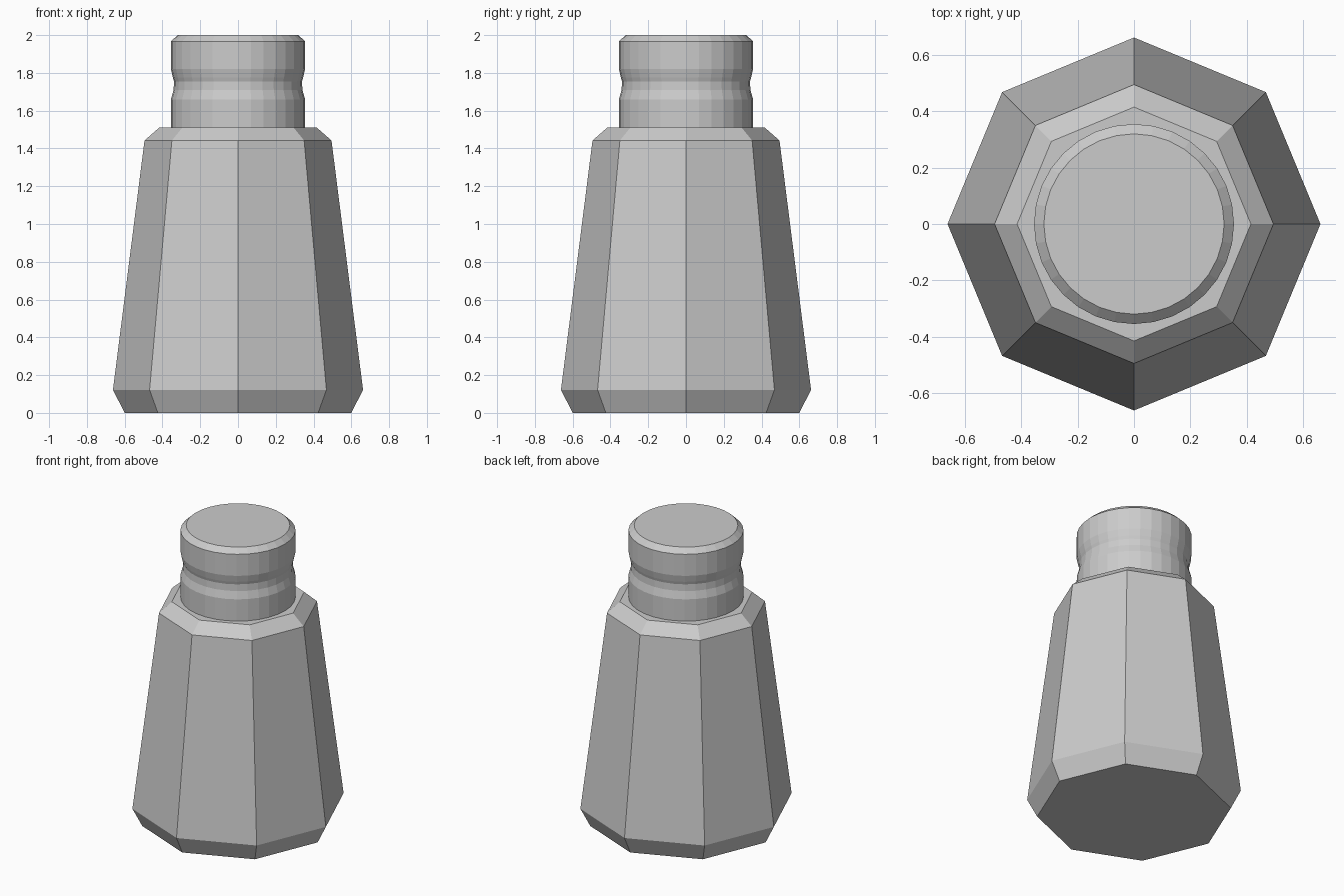
import bpy
import bmesh
from math import cos, sin, tau

if "Cube" in bpy.data.objects:
    bpy.data.objects.remove(bpy.data.objects["Cube"])


def lathe(name, profile, sides):
    """Closed solid with a ring of vertices for each (radius, z) point, bottom to top."""
    bm = bmesh.new()
    rings = [[bm.verts.new((r * cos(tau * i / sides), r * sin(tau * i / sides), z))
              for i in range(sides)] for r, z in profile]
    for low, high in zip(rings, rings[1:]):
        for i in range(sides):
            j = (i + 1) % sides
            bm.faces.new((low[i], low[j], high[j], high[i]))
    bm.faces.new(rings[0][::-1])
    bm.faces.new(rings[-1])
    mesh = bpy.data.meshes.new(name)
    bm.to_mesh(mesh)
    bm.free()
    obj = bpy.data.objects.new(name, mesh)
    bpy.context.collection.objects.link(obj)
    return obj


# Tapered eight-sided body with bevelled base and shoulder
lathe("shaker_body", [(0.60, 0), (0.662, 0.122), (0.495, 1.442), (0.415, 1.512)], 8)

# Round cap with a shallow grip groove and bevelled rim
lathe("shaker_cap", [(0.355, 1.51), (0.355, 1.66), (0.341, 1.71), (0.339, 1.755),
                     (0.345, 1.775), (0.355, 1.82), (0.355, 1.967), (0.32, 2.0)], 32)
